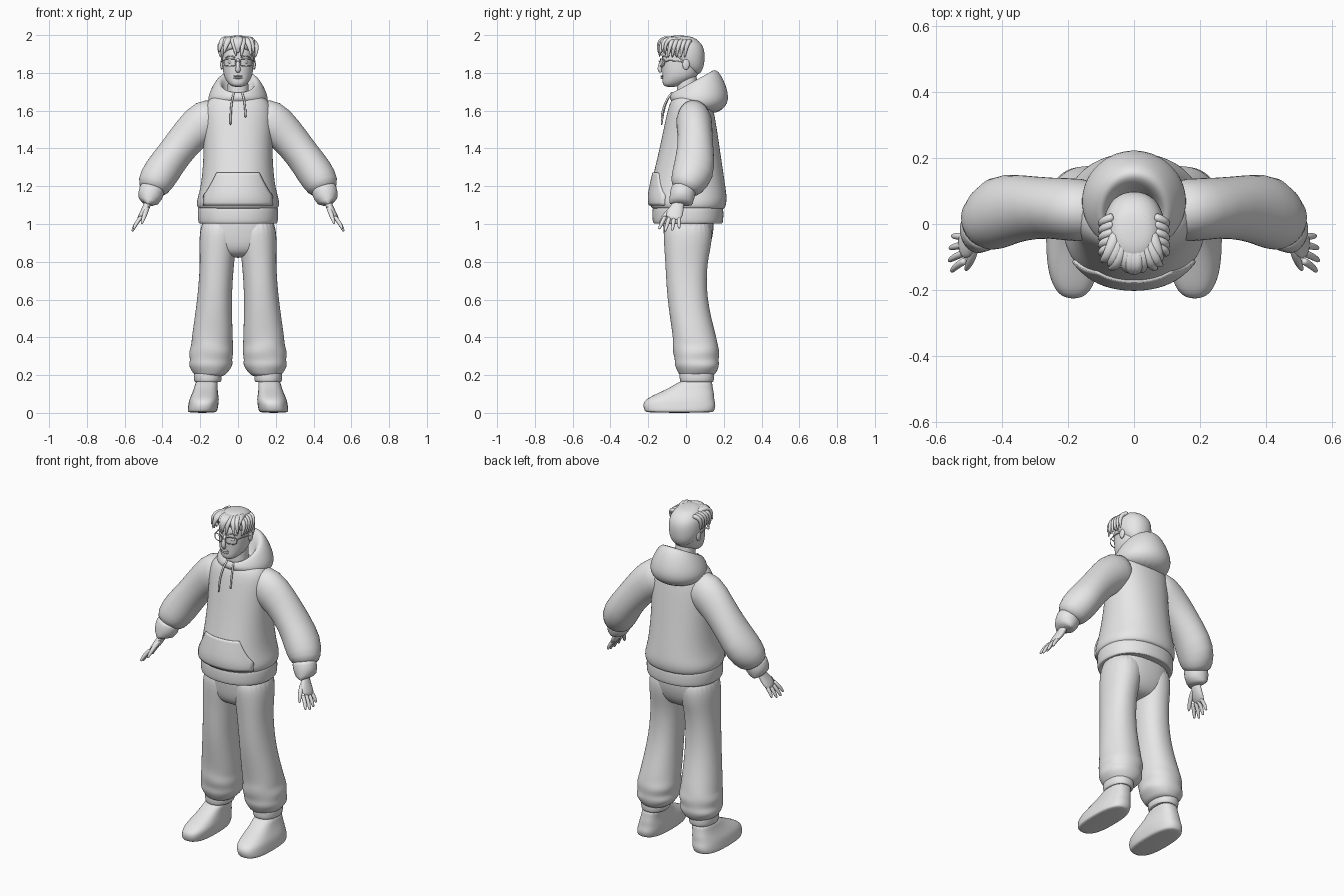
import bpy, math, random
from mathutils import Vector

if "Cube" in bpy.data.objects:
    bpy.data.objects.remove(bpy.data.objects["Cube"])
random.seed(4)

SIDEWAYS, DEPTH = Vector((1, 0, 0)), Vector((0, 1, 0))
COLOUR = (.8, .8, .8, 1)
grey = bpy.data.materials.new("light grey")
grey.use_nodes = True
grey.diffuse_color = COLOUR
grey.node_tree.nodes["Principled BSDF"].inputs["Base Color"].default_value = COLOUR


def make(name, verts, faces, mirror=False, smooth=1):
    mesh = bpy.data.meshes.new(name)
    mesh.from_pydata(verts, [], faces)
    mesh.materials.append(grey)
    mesh.shade_smooth()
    ob = bpy.data.objects.new(name, mesh)
    bpy.context.collection.objects.link(ob)
    if mirror:
        ob.modifiers.new("Mirror", 'MIRROR').use_mirror_merge = False
    if smooth:
        sub = ob.modifiers.new("Smooth", 'SUBSURF')
        sub.levels = sub.render_levels = smooth
    return ob


def skin(name, rings, mirror=False, loop=False, smooth=1):
    """Join equal rings of points into a closed surface."""
    size, count = len(rings[0]), len(rings)
    faces = []
    for i in range(count if loop else count - 1):
        low, high = i * size, (i + 1) % count * size
        for k in range(size):
            after = (k + 1) % size
            faces.append((low + k, low + after, high + after, high + k))
    if not loop:
        faces.append(tuple(reversed(range(size))))
        faces.append(tuple(range((count - 1) * size, count * size)))
    return make(name, [p for ring in rings for p in ring], faces, mirror, smooth)


def oval(centre, across, along, sides, power=2, fold=0, phase=0):
    """Rounded outline; fold adds a slight cloth-like waviness."""
    points = []
    for k in range(sides):
        angle = math.tau * k / sides
        c, s = math.cos(angle), math.sin(angle)
        r = 1 + fold * math.sin(3 * angle + phase)
        points.append(centre + across * r * math.copysign(abs(c) ** (2 / power), c)
                      + along * r * math.copysign(abs(s) ** (2 / power), s))
    return points


def tilted_stack(name, rows, mirror=False, power=2.2, fold=0):
    """Rows: half width, front y, front z, back y, back z, centre x."""
    rings = []
    for i, (width, front_y, front_z, back_y, back_z, x) in enumerate(rows):
        front, back = Vector((x, front_y, front_z)), Vector((x, back_y, back_z))
        rings.append(oval((front + back) / 2, SIDEWAYS * width, (back - front) / 2,
                          24, power, fold, 2.3 * i))
    return skin(name, rings, mirror, smooth=2)


def stack(name, rows, centre=lambda z: 0, **options):
    """Rows: height, half width, front y, back y."""
    return tilted_stack(name, [(width, front, z, back, z, centre(z))
                               for z, width, front, back in rows], **options)


def band(name, bottom, top, width, front, back, x=0, **options):
    """Upright ring of cloth with rolled edges."""
    edge = .01
    rows = [(z, width - inset, front + inset, back - inset) for z, inset in
            ((bottom + edge, 2 * edge), (bottom, edge), (bottom + edge, 0),
             (top - edge, 0), (top, edge))]
    return stack(name, rows, centre=lambda z: x, **options)


def tube(name, rows, ref=SIDEWAYS, mirror=True, loop=False, sides=8, fold=0):
    """Rows: position, radius across, radius along ref."""
    path, last = [Vector(row[0]) for row in rows], len(rows) - 1
    rings = []
    for i, (_, across, along) in enumerate(rows):
        if loop:
            direction = path[(i + 1) % len(path)] - path[i - 1]
        else:
            direction = path[min(i + 1, last)] - path[max(i - 1, 0)]
        direction.normalize()
        side = (ref - direction * ref.dot(direction)).normalized()
        rings.append(oval(path[i], side * along, direction.cross(side) * across,
                          sides, fold=fold, phase=2 * i))
    return skin(name, rings, mirror, loop)


def strand(name, start, bend, end, radius, taper=0, flat=1, **options):
    """Tapering tube along a quadratic curve."""
    start, bend, end = Vector(start), Vector(bend), Vector(end)
    rows = []
    for i in range(7):
        t = i / 6
        r = radius * (1 - taper * t ** 3)
        rows.append((start.lerp(bend, t).lerp(bend.lerp(end, t), t), r, r * flat))
    return tube(name, rows, **options)


def blob(name, centre, size, mirror=False):
    rings = []
    for i in range(1, 8):
        angle = math.pi * i / 8
        middle = Vector(centre) - Vector((0, 0, size[2] * math.cos(angle)))
        rings.append(oval(middle, SIDEWAYS * size[0] * math.sin(angle),
                          DEPTH * size[1] * math.sin(angle), 12))
    return skin(name, rings, mirror)


# Hooded top: body, ribbed hem and front pocket
body = stack("sweatshirt_body", [
    (1.07, .2, -.17, .2), (1.09, .22, -.19, .21), (1.13, .22, -.2, .22), (1.2, .195, -.19, .21),
    (1.4, .18, -.14, .18), (1.6, .19, -.1, .15), (1.66, .16, -.08, .13), (1.7, .09, -.04, .08)])
band("sweatshirt_hem", 1, 1.1, .215, -.18, .2)

ROWS, COLS = 12, 20
grid = []
for row in range(ROWS + 1):
    rise = row / ROWS
    half = .18 - .07 * max(0, (rise - .3) / .7) ** .8
    grid += [(half * (2 * col / COLS - 1), -.4, 1.1 + .17 * rise) for col in range(COLS + 1)]
quads = []
for row in range(ROWS):
    for col in range(COLS):
        corner = row * (COLS + 1) + col
        quads.append((corner, corner + 1, corner + COLS + 2, corner + COLS + 1))
pocket = make("front_pocket", grid, quads, smooth=0)
wrap = pocket.modifiers.new("Wrap", 'SHRINKWRAP')
wrap.target = body
wrap.wrap_method = 'PROJECT'
wrap.use_project_y = True
thick = pocket.modifiers.new("Thickness", 'SOLIDIFY')
thick.thickness, thick.offset = .016, 0

# Lowered hood with a rolled rim, and drawcords
tilted_stack("hood", [
    (.13, -.06, 1.63, .14, 1.57, 0), (.16, -.08, 1.65, .22, 1.62, 0), (.16, -.09, 1.67, .23, 1.69, 0),
    (.13, -.08, 1.69, .19, 1.79, 0), (.1, -.07, 1.7, .15, 1.83, 0), (.08, -.06, 1.68, .11, 1.78, 0),
    (.07, -.04, 1.64, .08, 1.68, 0)], power=2)
for side, end in ((-1, 1.52), (1, 1.56)):
    strand("drawcord", (side * .02, -.07, 1.7), (side * .04, -.12, 1.65),
           (side * .04, -.13, end), .006, mirror=False)

# Sleeves and cuffs
tube("sleeves", [
    ((.08, .04, 1.57), .1, .08), ((.17, .04, 1.55), .12, .1), ((.25, .05, 1.48), .1, .09),
    ((.34, .05, 1.37), .09, .1), ((.41, .04, 1.27), .1, .115), ((.45, 0, 1.2), .09, .09),
    ((.46, -.01, 1.17), .06, .06)], DEPTH, sides=24, fold=.015)
cuff_top, cuff_end = Vector((.45, -.01, 1.2)), Vector((.48, -.03, 1.1))
tube("cuffs", [(cuff_top.lerp(cuff_end, t), r, r) for t, r in
               ((0, .06), (.1, .07), (.9, .065), (1, .055), (.9, .045))], DEPTH, sides=20)

# Hands
tube("palms", [((.47, -.03, 1.14), .02, .03), ((.48, -.04, 1.1), .02, .03),
               ((.5, -.06, 1.06), .02, .05), ((.53, -.07, 1.02), .01, .04)], DEPTH, sides=12)
for k, reach in enumerate((.85, 1, .95, .8)):
    knuckle = Vector((.51, -.11 + .024 * k, 1.04))
    tip = knuckle + reach * Vector((.05, -.04 + .014 * k, -.08))
    strand("finger", knuckle, (knuckle + tip) / 2 + SIDEWAYS * .01, tip, .012, .5, ref=DEPTH)
strand("thumb", (.48, -.06, 1.09), (.49, -.11, 1.06), (.51, -.14, 1), .015, .6)

# Trousers: seat, legs and ankle cuffs
stack("trouser_seat", [(1.1, .19, -.13, .15), (.95, .2, -.12, .15),
                       (.86, .17, -.11, .12), (.82, .07, -.06, .07)], power=2.4)
stack("trouser_legs", [
    (1.05, .1, -.12, .14), (.9, .1, -.12, .14), (.8, .09, -.11, .11), (.6, .09, -.1, .11),
    (.4, .11, -.07, .16), (.36, .11, -.07, .17), (.32, .12, -.07, .18), (.28, .11, -.06, .17),
    (.25, .12, -.06, .18), (.21, .09, -.04, .16), (.19, .07, -.03, .14)],
    centre=lambda z: .16 - .06 * z, mirror=True, fold=.02)
band("ankle_cuffs", .16, .23, .075, -.035, .15, x=.16, mirror=True)

# Shoes
stack("shoes", [
    (0, .07, -.21, .14), (.01, .08, -.22, .15), (.04, .08, -.23, .16), (.07, .08, -.22, .15),
    (.1, .07, -.16, .15), (.14, .06, -.07, .14), (.18, .06, -.02, .14)],
    centre=lambda z: .19 - .15 * z, mirror=True, power=2.6)

# Neck and head
band("neck", 1.58, 1.8, .056, -.05, .06)
stack("head", [
    (1.725, .025, -.11, -.05), (1.74, .05, -.125, -.01), (1.77, .07, -.125, .05), (1.8, .08, -.125, .07),
    (1.88, .085, -.13, .09), (1.94, .08, -.12, .08), (1.98, .04, -.06, .03)])
tube("nose", [((0, -.12, 1.88), .01, .01), ((0, -.135, 1.85), .01, .01), ((0, -.143, 1.82), .014, .015),
              ((0, -.13, 1.8), .01, .014)], mirror=False)
for z in (1.783, 1.773):
    blob("lip", (0, -.126, z), (.027, .009, .005))
blob("ears", (.085, 0, 1.845), (.01, .02, .03), True)
blob("eyes", (.038, -.107, 1.857), (.016, .012, .009), True)
strand("eyebrows", (.014, -.125, 1.88), (.04, -.123, 1.9), (.066, -.1, 1.88), .004)

# Spectacles, curved to follow the face
WIRE = .003
rim = oval(Vector((.043, 0, 1.855)), SIDEWAYS * .031, Vector((0, 0, .02)), 20, 3.5)
tube("spectacle_rims", [((p.x, 4 * p.x ** 2 - .137, p.z), WIRE, WIRE) for p in rim],
     DEPTH, loop=True, sides=6)
strand("spectacle_arms", (.073, -.115, 1.863), (.09, -.05, 1.87), (.09, .01, 1.85), WIRE)
strand("spectacle_bridge", (-.013, -.137, 1.86), (0, -.15, 1.865), (.013, -.137, 1.86), WIRE,
       mirror=False, ref=DEPTH)

# Hair: smooth cap, swept fringe and side tufts
tilted_stack("hair_cap", [
    (.07, -.09, 1.92, .05, 1.77, 0), (.09, -.12, 1.93, .09, 1.81, 0), (.095, -.13, 1.94, .1, 1.86, 0),
    (.09, -.12, 1.97, .1, 1.93, 0), (.07, -.1, 1.99, .07, 1.97, 0), (.04, -.06, 2, .03, 1.995, 0)])
for k in range(11):
    x = .017 * (k - 5)
    y = 5 * x * x - .135
    sway, drop = random.uniform(-.03, .03), random.uniform(.05, .08)
    strand("fringe_lock", (x * .6, y + .08, 1.97), (x, y - .03, 2.01),
           (x + sway, y - .01, 1.96 - drop), .015, .8, 1.3, mirror=False)
for k in range(5):
    y = .022 * k - .085
    strand("side_tufts", (.06, y + .02, 1.97), (.12, y, 1.97), (.09, y - .01, 1.88),
           .014, .7, ref=DEPTH)
